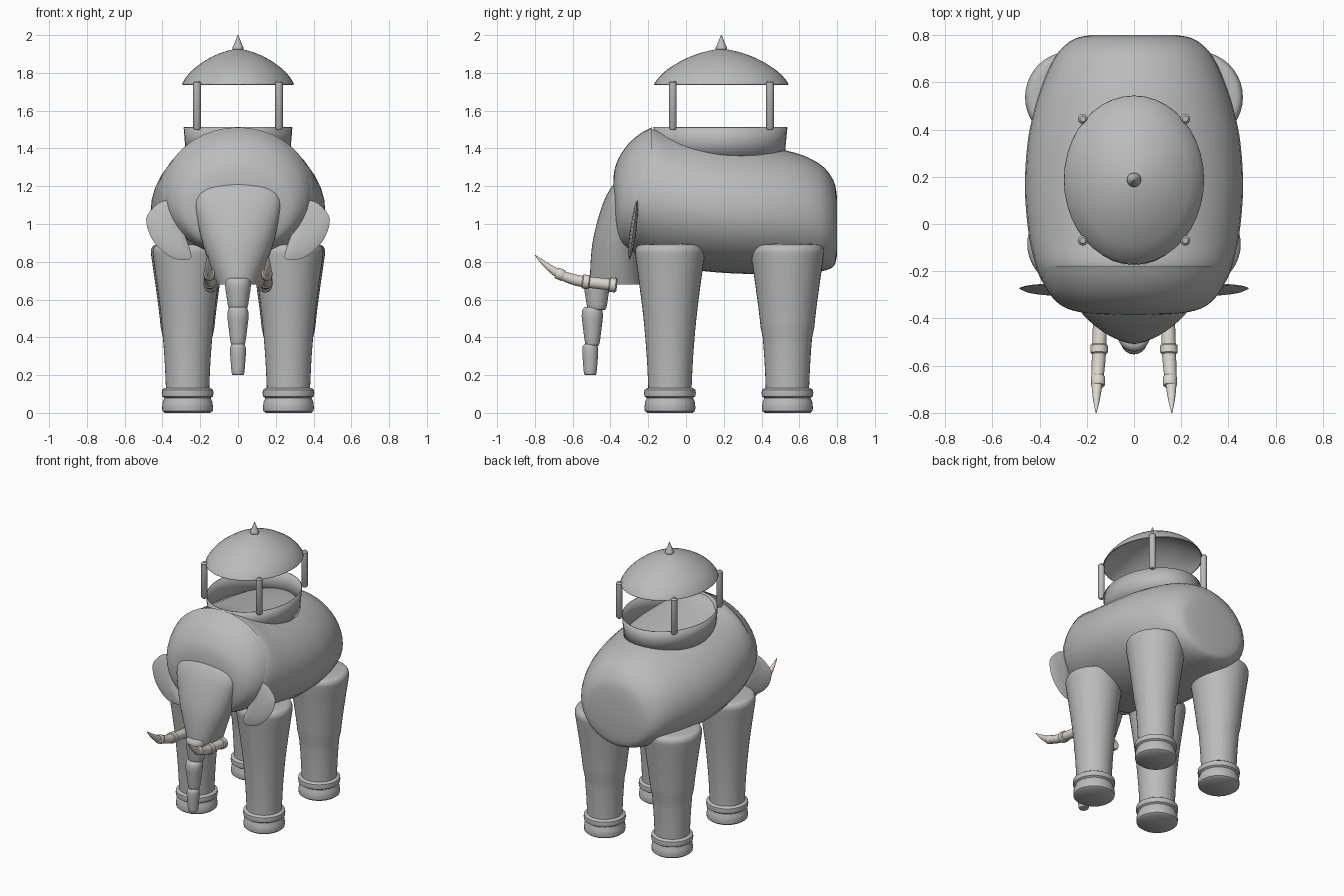
import bpy, bmesh
from math import sin, cos, pi, radians
from mathutils import Vector

cube = bpy.data.objects.get("Cube")
if cube:
    bpy.data.objects.remove(cube, do_unlink=True)


def make_material(name, rgb):
    mat = bpy.data.materials.new(name)
    mat.use_nodes = True
    color = (*rgb, 1)
    mat.diffuse_color = color
    mat.node_tree.nodes["Principled BSDF"].inputs["Base Color"].default_value = color
    return mat


STONE = make_material("stone grey", (0.5, 0.5, 0.5))
IVORY = make_material("ivory", (0.71, 0.69, 0.61))
SIDES = 40


def smooth_path(points, steps=5, closed=False):
    """Catmull-Rom interpolation through tuples of any length."""
    n = len(points)
    pick = (lambda i: points[i % n]) if closed else (lambda i: points[min(max(i, 0), n - 1)])
    out = []
    for i in range(n if closed else n - 1):
        a, b, c, d = (pick(i + k) for k in (-1, 0, 1, 2))
        for s in range(steps):
            t = s / steps
            out.append(tuple(
                q + 0.5 * t * (r - p + t * (2 * p - 5 * q + 4 * r - u + t * (3 * (q - r) + u - p)))
                for p, q, r, u in zip(a, b, c, d)))
    return out if closed else out + [points[-1]]


def loft(name, rings, mat=STONE, capped=True, thickness=0):
    """Skin a list of equal closed rings."""
    bm = bmesh.new()
    loops = [[bm.verts.new(p) for p in ring] for ring in rings]
    n = len(loops[0])
    for low, high in zip(loops, loops[1:]):
        for i in range(n):
            j = (i + 1) % n
            bm.faces.new((low[i], low[j], high[j], high[i]))
    if capped:
        bm.faces.new(loops[0])
        bm.faces.new(loops[-1])
    bmesh.ops.recalc_face_normals(bm, faces=bm.faces)
    mesh = bpy.data.meshes.new(name)
    bm.to_mesh(mesh)
    bm.free()
    mesh.shade_smooth()
    mesh.set_sharp_from_angle(angle=radians(40))
    mesh.materials.append(mat)
    obj = bpy.data.objects.new(name, mesh)
    bpy.context.scene.collection.objects.link(obj)
    if thickness:
        mod = obj.modifiers.new("thickness", 'SOLIDIFY')
        mod.thickness = thickness
    return obj


def circle():
    return [(cos(2 * pi * i / SIDES), sin(2 * pi * i / SIDES)) for i in range(SIDES)]


def lathe(name, profile, x, y, sx=1, sy=1, **options):
    rings = [[(x + r * sx * c, y + r * sy * s, z) for c, s in circle()] for r, z in profile]
    return loft(name, rings, **options)


def barrel(name, stations):
    """Egg sections along y, from (y, top, bottom, half width)."""
    rings = []
    for y, top, bottom, half in smooth_path(stations):
        mid = bottom + 0.47 * (top - bottom)
        rings.append([(half * c, y, mid + s * (top - mid if s > 0 else mid - bottom))
                      for c, s in circle()])
    return loft(name, rings)


def tube(name, x, stations, mat):
    """Round tube in a lengthwise plane, from (x offset, y, z, radius)."""
    side = 1 if x > 0 else -1
    rings = []
    for i, (dx, y, z, r) in enumerate(stations):
        before, after = stations[max(i - 1, 0)], stations[min(i + 1, len(stations) - 1)]
        along = Vector((0, after[1] - before[1], after[2] - before[2])).normalized()
        up = along.cross(Vector((1, 0, 0)))
        centre = Vector((x + side * dx, y, z))
        rings.append([centre + r * (c * Vector((1, 0, 0)) + s * up) for c, s in circle()])
    return loft(name, rings, mat)


# Body and head
barrel("body", [
    (-0.29, 1.36, 0.92, 0.34), (-0.25, 1.43, 0.85, 0.385), (-0.18, 1.5, 0.8, 0.415),
    (-0.05, 1.475, 0.77, 0.445), (0.15, 1.445, 0.745, 0.462), (0.35, 1.42, 0.735, 0.45),
    (0.5, 1.395, 0.735, 0.418), (0.6, 1.37, 0.74, 0.385), (0.68, 1.335, 0.745, 0.35),
    (0.74, 1.29, 0.755, 0.31), (0.785, 1.22, 0.78, 0.25), (0.8, 1.14, 0.84, 0.18)])
barrel("head", [
    (-0.385, 1.24, 1.06, 0.1), (-0.375, 1.3, 0.95, 0.22), (-0.35, 1.36, 0.87, 0.3),
    (-0.3, 1.43, 0.84, 0.355), (-0.24, 1.48, 0.83, 0.388), (-0.18, 1.512, 0.83, 0.405)])

# Face wedge, from (z, half width, front y)
FACE_Y = -0.36
face = smooth_path([
    (0.68, 0.11, -0.508), (0.78, 0.148, -0.506), (0.9, 0.188, -0.495), (1.02, 0.215, -0.468),
    (1.12, 0.225, -0.435), (1.18, 0.19, -0.405), (1.215, 0.12, -0.38)])
loft("face", [[(half * c, FACE_Y + s * (0.12 if s > 0 else FACE_Y - front), z)
               for c, s in circle()] for z, half, front in face])

# Trunk segments, from (centre y, bottom, top, bottom radius, top radius)
for i, (y, low, high, r0, r1) in enumerate([
        (-0.472, 0.545, 0.715, 0.05, 0.068),
        (-0.496, 0.355, 0.56, 0.038, 0.056),
        (-0.507, 0.2, 0.365, 0.033, 0.042)]):
    h = high - low
    lathe(f"trunk_segment_{i + 1}", smooth_path([
        (r0 * 0.75, low), (r0, low + 0.06 * h), ((r0 + r1) * 0.52, low + 0.45 * h),
        (r1, low + 0.75 * h), (r1 * 0.93, low + 0.93 * h), (r1 * 0.7, high)], 3), 0, y)

# Tusks with collars
tusk = smooth_path([
    (0, -0.365, 0.675, 0.03), (0.004, -0.48, 0.688, 0.03), (0.008, -0.58, 0.702, 0.029),
    (0.014, -0.67, 0.735, 0.024), (0.017, -0.74, 0.782, 0.015), (0.018, -0.8, 0.836, 0.002)])
for label, side in (("left", 1), ("right", -1)):
    tube(f"{label}_tusk", side * 0.142, tusk, IVORY)
    for n, (y, z, r, slope) in enumerate([
            (-0.388, 0.677, 0.038, 0.1), (-0.53, 0.694, 0.037, 0.12), (-0.665, 0.733, 0.03, 0.45)]):
        offset = 0.004 * n + 0.002
        tube(f"{label}_tusk_collar_{n + 1}", side * 0.142,
             [(offset, y - k, z + k * slope, r * f)
              for k, f in ((-0.02, 0.85), (-0.015, 1), (0.015, 1), (0.02, 0.85))], IVORY)

# Ears: thin lenses leaning back at the top
EAR = smooth_path([
    (0.335, 1.118), (0.4, 1.12), (0.45, 1.085), (0.486, 1.025), (0.463, 0.935), (0.41, 0.865),
    (0.34, 0.818), (0.26, 0.812), (0.25, 0.85), (0.295, 0.98)], 4, closed=True)
EAR_LENS = [(0.1, -0.017), (0.5, -0.014), (0.85, -0.008), (1, 0),
            (0.85, 0.008), (0.5, 0.014), (0.1, 0.017)]
for label, side in (("left", 1), ("right", -1)):
    rings = []
    for scale, depth in EAR_LENS:
        ring = []
        for x, z in EAR:
            px, pz = 0.36 + (x - 0.36) * scale, 0.96 + (z - 0.96) * scale
            ring.append((side * px, -0.28 + 0.13 * (pz - 0.96) + depth, pz))
        rings.append(ring)
    loft(f"{label}_ear", rings)

# Legs with footed anklets
FOOT = [(0.12, 0), (0.133, 0.01), (0.135, 0.03), (0.131, 0.06), (0.123, 0.076), (0.123, 0.08),
        (0.135, 0.088), (0.137, 0.105), (0.135, 0.122), (0.123, 0.13), (0.115, 0.132)]
SHAFT = smooth_path([(0.115, 0.14), (0.123, 0.3), (0.14, 0.5), (0.165, 0.7), (0.183, 0.83),
                     (0.183, 0.865), (0.168, 0.887), (0.13, 0.893)], 4)
for pair, y, swell in (("front", -0.085, 1), ("hind", 0.537, 1.05)):
    for label, side in (("left", 1), ("right", -1)):
        lathe(f"{pair}_{label}_leg", FOOT + [(r * (swell if z > 0.4 else 1), z) for r, z in SHAFT],
              side * 0.267, y)

# Carriage: oval wall, posts, canopy and finial
CY = 0.182
lathe("carriage_wall", [(0.96, 1.36), (0.98, 1.44), (1, 1.512)], 0, CY, 0.288, 0.355,
      capped=False, thickness=0.006)
for pair, y in (("front", -0.07), ("hind", 0.445)):
    for label, side in (("left", 1), ("right", -1)):
        lathe(f"{pair}_{label}_post", [(0.012, 1.497), (0.021, 1.508), (0.021, 1.748),
                                       (0.012, 1.758)], side * 0.217, y)
canopy = smooth_path([(1, 1.74), (0.93, 1.775), (0.8, 1.818), (0.57, 1.868), (0.34, 1.902),
                      (0.12, 1.922), (0.01, 1.925)], 4)
lathe("canopy", canopy, 0, CY + 0.005, 0.297, 0.357, capped=False, thickness=0.006)
lathe("finial", [(0.02, 1.915), (0.03, 1.927), (0.03, 1.934), (0.024, 1.945), (0.012, 1.975),
                 (0.002, 2.0)], 0, CY + 0.005)
